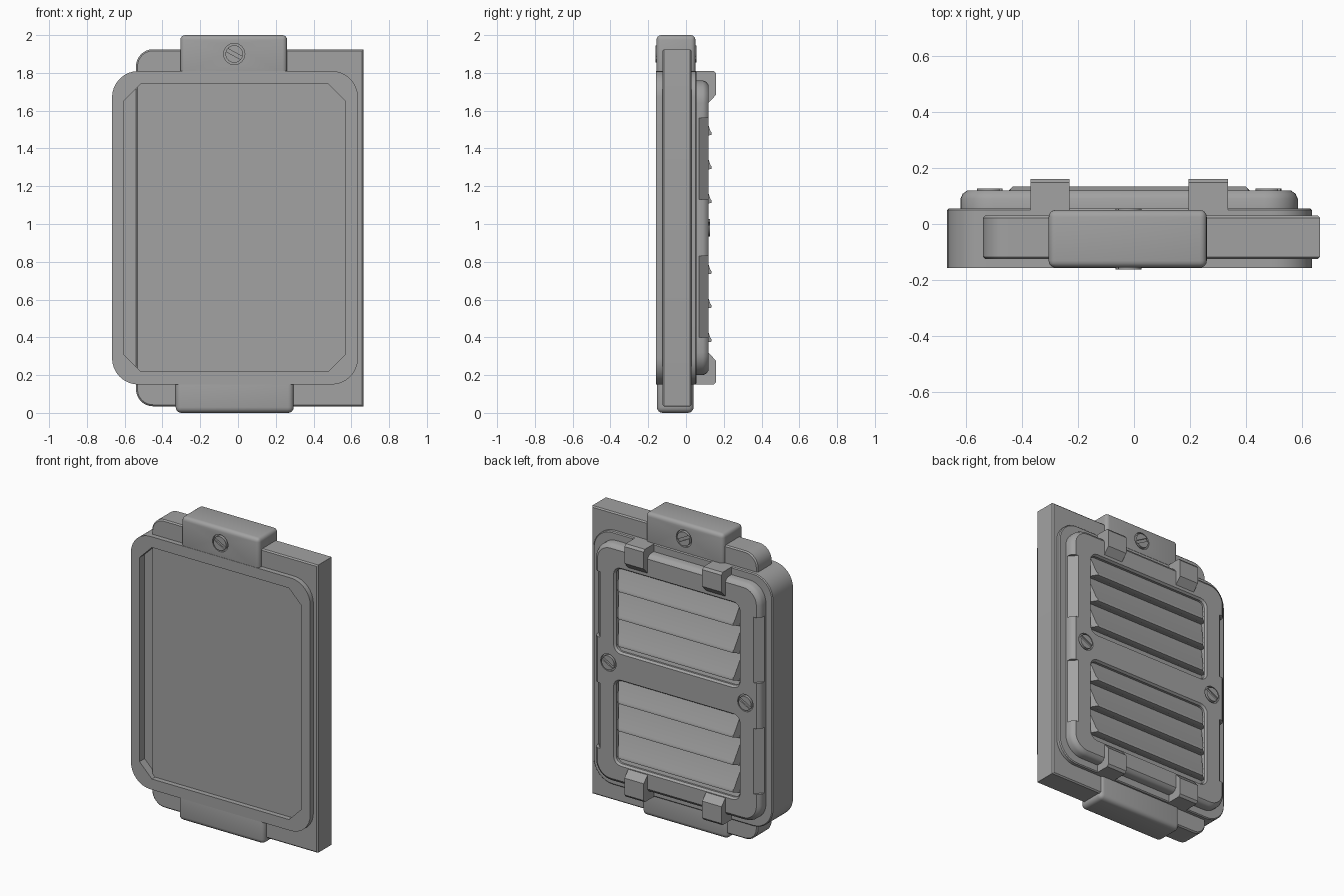
import bpy, bmesh, math
from mathutils import Matrix, Vector

if "Cube" in bpy.data.objects:
    bpy.data.objects.remove(bpy.data.objects["Cube"], do_unlink=True)

CX, CZ = -0.0175, 0.98          # centre of the body
grey = bpy.data.materials.new("grey metal")
grey.use_nodes = True
COLOUR = (0.36, 0.36, 0.36, 1)
grey.diffuse_color = COLOUR
grey.node_tree.nodes["Principled BSDF"].inputs["Base Color"].default_value = COLOUR


def make(name, bm):
    bmesh.ops.recalc_face_normals(bm, faces=bm.faces)
    mesh = bpy.data.meshes.new(name)
    bm.to_mesh(mesh)
    bm.free()
    mesh.materials.append(grey)
    obj = bpy.data.objects.new(name, mesh)
    bpy.context.collection.objects.link(obj)
    return obj


def loft(name, rings):
    """Join matching rings of points and cap both ends."""
    bm = bmesh.new()
    loops = [[bm.verts.new(p) for p in ring] for ring in rings]
    n = len(loops[0])
    for a, b in zip(loops, loops[1:]):
        for i in range(n):
            bm.faces.new((a[i], a[(i + 1) % n], b[(i + 1) % n], b[i]))
    bm.faces.new(loops[0])
    bm.faces.new(loops[-1])
    return make(name, bm)


def outline(x0, x1, z0, z1, radii, y, inset=0, seg=8):
    """Rounded rectangle; radii run bottom-left, bottom-right, top-right, top-left."""
    x0, x1, z0, z1 = x0 + inset, x1 - inset, z0 + inset, z1 - inset
    corners = ((x0, z0, 1, 1), (x1, z0, -1, 1), (x1, z1, -1, -1), (x0, z1, 1, -1))
    pts = []
    for k, ((x, z, sx, sz), r) in enumerate(zip(corners, radii)):
        r = max(r - inset, 0.002)
        for i in range(seg + 1):
            a = math.pi * (1 + k / 2 + i / seg / 2)
            pts.append((x + sx * r + r * math.cos(a), y, z + sz * r + r * math.sin(a)))
    return pts


def plate(name, box, radii, layers, seg=8):
    return loft(name, [outline(*box, radii, y, i, seg) for y, i in layers])


def block(name, lo, hi, bevel):
    bm = bmesh.new()
    bmesh.ops.create_cube(bm, size=1)
    lo, hi = Vector(lo), Vector(hi)
    for v in bm.verts:
        v.co = (lo + hi) / 2 + v.co * (hi - lo)
    if bevel:
        bmesh.ops.bevel(bm, geom=bm.edges[:], offset=bevel, segments=4,
                        profile=0.5, affect='EDGES')
    return make(name, bm)


def disc(name, x, y, z, r, depth):
    bm = bmesh.new()
    bmesh.ops.create_cone(bm, cap_ends=True, segments=32, radius1=r, radius2=r, depth=depth,
                          matrix=Matrix.Translation((x, y, z)) @ Matrix.Rotation(math.pi / 2, 4, 'X'))
    return make(name, bm)


def cut(obj, cutter):
    mod = obj.modifiers.new("cut", 'BOOLEAN')
    mod.operation, mod.solver, mod.object = 'DIFFERENCE', 'EXACT', cutter
    bpy.context.view_layer.objects.active = obj
    bpy.ops.object.modifier_apply(modifier=mod.name)
    bpy.data.objects.remove(cutter, do_unlink=True)


def screw(name, host, x, z, face, side, angle):
    """Slotted screw head seated in a round pocket; side is the y direction."""
    cut(host, disc("pocket", x, face, z, 0.056, 0.03))
    head = disc(name, x, face - side * 0.006, z, 0.046, 0.024)
    slot = block("slot", (-0.1, -0.008, -0.009), (0.1, 0.008, 0.009), 0)
    slot.data.transform(Matrix.Translation((x, face + side * 0.006, z))
                        @ Matrix.Rotation(angle, 4, 'Y'))
    cut(head, slot)


# Main body with a chamfered recess in the front
body = plate("body", (-0.667, 0.635, 0.15, 1.81), [0.14] * 4,
             [(-0.158, 0), (0.05, 0), (0.056, 0.006)])
cut(body, plate("recess", (-0.605, 0.57, 0.22, 1.74), [0.09] * 4,
                [(-0.3, 0), (-0.105, 0)], seg=1))

# Backing slab, square on one side and rounded on the other
plate("backing_slab", (-0.54, 0.665, 0.035, 1.925), [0.09, 0.002, 0.002, 0.09],
      [(-0.125, 0.008), (-0.117, 0), (0.022, 0), (0.03, 0.008)])

# End blocks
top_block = block("top_block", (-0.305, -0.156, 1.77), (0.26, 0.05, 2.0), 0.025)
block("bottom_block", (-0.33, -0.154, 0.0), (0.295, 0.04, 0.2), 0.03)
screw("front_screw", top_block, -0.02, 1.9, -0.156, -1, 0.5)
screw("rear_top_screw", top_block, -0.02, 1.9, 0.05, 1, 0.5)

# Raised rear panel
panel = plate("rear_panel", (-0.62, 0.585, 0.2, 1.76), [0.12] * 4,
              [(0.045, 0), (0.09, 0), (0.108, 0.008), (0.12, 0.025)])


# Sloped grip cuts along the panel sides
def grip(x):
    return ((x(0.594), 0.06), (x(0.531), 0.13), (x(0.64), 0.13), (x(0.64), 0.06))


for x in (lambda v: v, lambda v: 2 * CX - v):
    for z0 in (0.40, 1.13):
        cut(panel, loft("grip_cut", [[(px, py, z) for px, py in grip(x)]
                                     for z in (z0, z0 + 0.43)]))

# Vent openings and their slats
for label, base in (("upper", 0.0), ("lower", -0.735)):
    cut(panel, plate("opening", (-0.475, 0.44, 1.06 + base, 1.62 + base), [0.05] * 4,
                     [(0.066, 0.008), (0.106, 0.008), (0.136, -0.014)], seg=4))
    for k in range(3):
        t = 1.48 - 0.18 * k + base
        section = [(0.05, 0.17), (0.078, 0.17), (0.128, 0.015), (0.134, 0.006),
                   (0.134, -0.008), (0.105, -0.014), (0.09, -0.008), (0.05, -0.008)]
        # Ends taper in slightly toward the lip
        loft(f"{label}_slat_{k + 1}",
             [[(CX + s * (0.45 - max(0, y - 0.1)), y, t + dz) for y, dz in section]
              for s in (-1, 1)])
    sill = [(0.05, 1.115), (0.08, 1.115), (0.098, 1.05), (0.05, 1.05)]
    loft(f"{label}_sill", [[(CX + s * 0.45, y, z + base) for y, z in sill] for s in (-1, 1)])

for name, x in (("rear_left_screw", 0.48), ("rear_right_screw", -0.515)):
    screw(name, panel, x, CZ, 0.12, 1, -0.5)

# Four hooked clips holding the rear panel
hook = [(0.03, 1.81), (0.148, 1.81), (0.16, 1.795), (0.16, 1.685),
        (0.118, 1.64), (0.03, 1.64)]
for side, x0 in (("right", -0.37), ("left", 0.195)):
    for end in ("top", "bottom"):
        loft(f"{end}_{side}_clip",
             [[(x, y, z if end == "top" else 2 * CZ - z) for y, z in hook]
              for x in (x0, x0 + 0.14)])

# Smooth the rounded edges, keep the hard ones
bpy.ops.object.select_all(action='DESELECT')
parts = [o for o in bpy.context.scene.objects if o.type == 'MESH' and grey.name in o.data.materials]
for o in parts:
    o.select_set(True)
bpy.context.view_layer.objects.active = parts[0]
bpy.ops.object.shade_smooth_by_angle(angle=math.radians(35))
